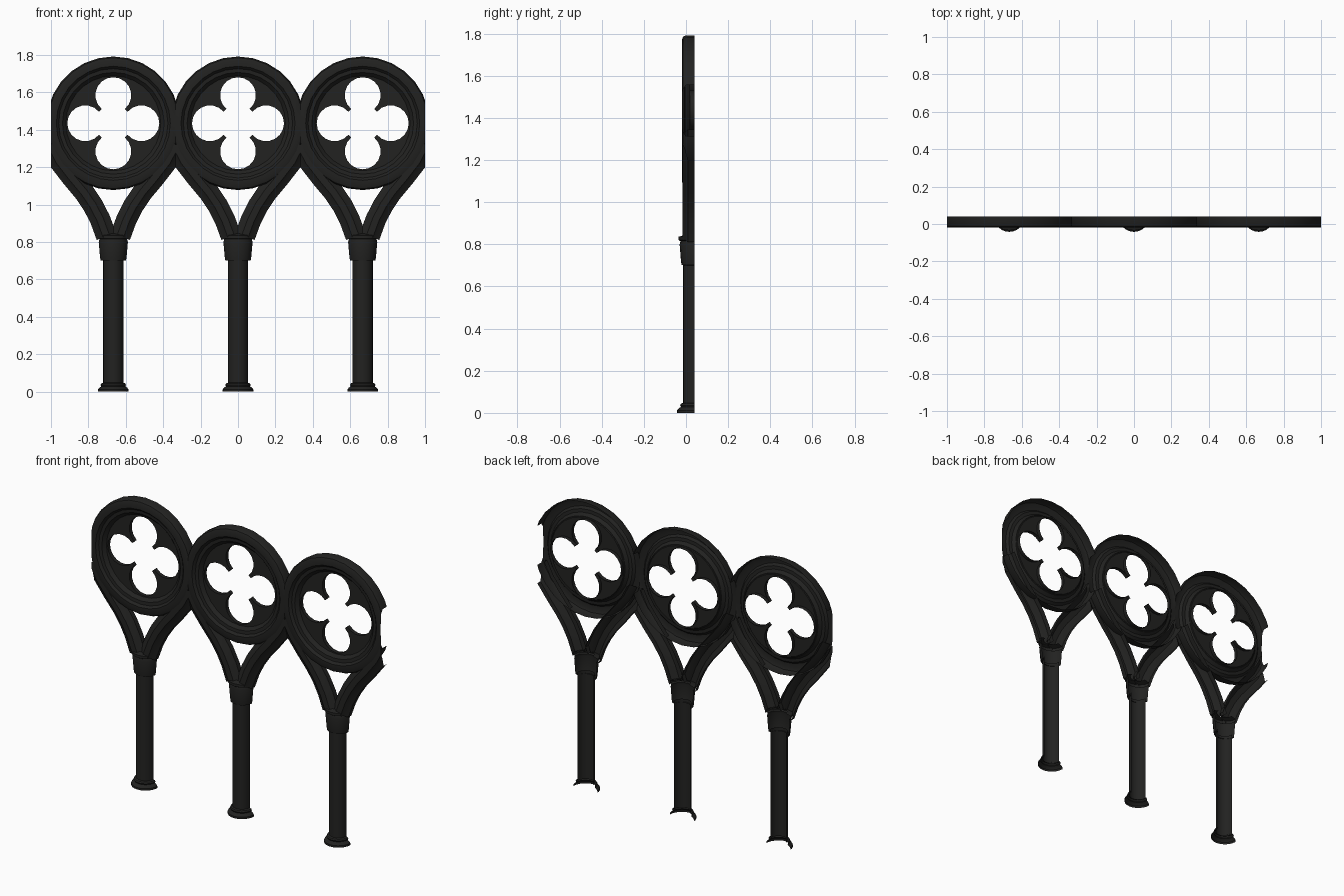
import bpy, bmesh
from math import sin, cos, pi, radians
from mathutils import Vector

if "Cube" in bpy.data.objects:
    bpy.data.objects.remove(bpy.data.objects["Cube"])

BACK = 0.04          # open rear plane
PITCH = 2 / 3        # spacing between bays
RING_Z = 1.435       # height of the rose centre

iron = bpy.data.materials.new("dark_iron")
iron.use_nodes = True
tone = (0.016, 0.016, 0.015, 1)
iron.diffuse_color = tone
bsdf = next(n for n in iron.node_tree.nodes if n.type == 'BSDF_PRINCIPLED')
bsdf.inputs["Base Color"].default_value = tone
bsdf.inputs["Roughness"].default_value = 0.8


def finish(bm, name, x):
    """Clip to the bay, face the surface forward and make a smooth object."""
    for side in (-1, 1):
        bmesh.ops.bisect_plane(bm, geom=bm.verts[:] + bm.edges[:] + bm.faces[:],
                               plane_co=(side * PITCH / 2, 0, 0),
                               plane_no=(side, 0, 0), clear_outer=True)
    bmesh.ops.recalc_face_normals(bm, faces=bm.faces[:])
    if sum(f.normal.y * f.calc_area() for f in bm.faces) > 0:
        bmesh.ops.reverse_faces(bm, faces=bm.faces[:])
    mesh = bpy.data.meshes.new(name)
    bm.to_mesh(mesh)
    bm.free()
    mesh.materials.append(iron)
    obj = bpy.data.objects.new(name, mesh)
    obj.location.x = x
    bpy.context.collection.objects.link(obj)
    bpy.ops.object.select_all(action='DESELECT')
    obj.select_set(True)
    bpy.context.view_layer.objects.active = obj
    bpy.ops.object.shade_smooth_by_angle(angle=radians(35))


def skin(bm, rows, closed=False):
    """Join rows of points with quads."""
    grid = [[bm.verts.new(p) for p in row] for row in rows]
    count = len(grid)
    for i in range(count if closed else count - 1):
        a, b = grid[i], grid[(i + 1) % count]
        for j in range(len(a) - 1):
            bm.faces.new((a[j], a[j + 1], b[j + 1], b[j]))
    return grid


def half_turned(name, x, profile, steps, depth=1.0):
    """Half lathe, open at the back; profile holds (radius, height)."""
    bm = bmesh.new()
    skin(bm, [[(r * cos(pi * i / steps), BACK - depth * r * sin(pi * i / steps), z)
               for r, z in profile] for i in range(steps + 1)])
    finish(bm, name, x)


def rose_ring(name, x):
    profile = [(0.357, BACK), (0.357, 0), (0.35, -0.014), (0.335, -0.02),
               (0.305, -0.02), (0.292, -0.006), (0.272, -0.004), (0.25, 0.02)]
    bm = bmesh.new()
    n = 28
    skin(bm, [[(r * sin(2 * pi * i / n), y, RING_Z + r * cos(2 * pi * i / n))
               for r, y in profile] for i in range(n)], closed=True)
    finish(bm, name, x)


def foil_plate(name, x):
    """Disc pierced by four lobes, with a short wall round the opening."""
    bm = bmesh.new()
    hole, n, offset, radius, sweep = [], 14, 0.15, 0.096, radians(140)
    for q in range(4):
        turn = q * pi / 2
        for i in range(n + 1):
            a = turn - sweep + 2 * sweep * i / n
            hole.append((offset * cos(turn) + radius * cos(a),
                         offset * sin(turn) + radius * sin(a)))
    rim = [(0.256 * cos(2 * pi * i / 56), 0.256 * sin(2 * pi * i / 56))
           for i in range(56)]
    loops = []
    for pts in (hole, rim):
        vs = [bm.verts.new((u, 0.016, RING_Z + v)) for u, v in pts]
        loops.append([bm.edges.new((vs[i - 1], vs[i])) for i in range(len(vs))])
    bmesh.ops.triangle_fill(bm, edges=loops[0] + loops[1], use_beauty=True,
                            normal=(0, -1, 0))
    wall = bmesh.ops.extrude_edge_only(bm, edges=loops[0])["geom"]
    for v in wall:
        if isinstance(v, bmesh.types.BMVert):
            v.co.y = BACK
    finish(bm, name, x)


def branch(name, x, side):
    """Moulded rib curving from the capital out to the neighbouring bay."""
    path = [Vector(p) for p in ((0.037, 0.83), (0.07, 0.92), (0.108, 0.995),
                                (0.156, 1.066), (0.222, 1.145), (0.288, 1.23),
                                (0.335, 1.32))]
    section = [(-0.055, BACK), (-0.055, 0.01), (-0.03, -0.004), (-0.018, -0.016),
               (0.018, -0.016), (0.03, -0.004), (0.055, 0.01), (0.055, BACK)]
    rows = []
    for i, p in enumerate(path):
        d = (path[min(i + 1, len(path) - 1)] - path[max(i - 1, 0)]).normalized()
        rows.append([(side * (p.x + d.y * s), y, p.y - d.x * s) for s, y in section])
    bm = bmesh.new()
    skin(bm, rows)
    finish(bm, name, x)


base = [(0.082, 0), (0.082, 0.012), (0.074, 0.022), (0.064, 0.028),
        (0.068, 0.036), (0.064, 0.044), (0.054, 0.048)]
shaft = [(0.054, 0.04), (0.054, 0.72)]
capital = [(0.054, 0.7), (0.068, 0.702), (0.071, 0.72), (0.078, 0.8),
           (0.074, 0.815), (0.083, 0.82), (0.083, 0.836), (0.05, 0.845)]

for bay, label in ((-1, "right"), (0, "middle"), (1, "left")):
    x = bay * PITCH
    half_turned(label + "_base", x, base, 12)
    half_turned(label + "_shaft", x, shaft, 10)
    half_turned(label + "_capital", x, capital, 8, 0.9)
    branch(label + "_branch_a", x, -1)
    branch(label + "_branch_b", x, 1)
    rose_ring(label + "_rose_ring", x)
    foil_plate(label + "_foil_plate", x)
